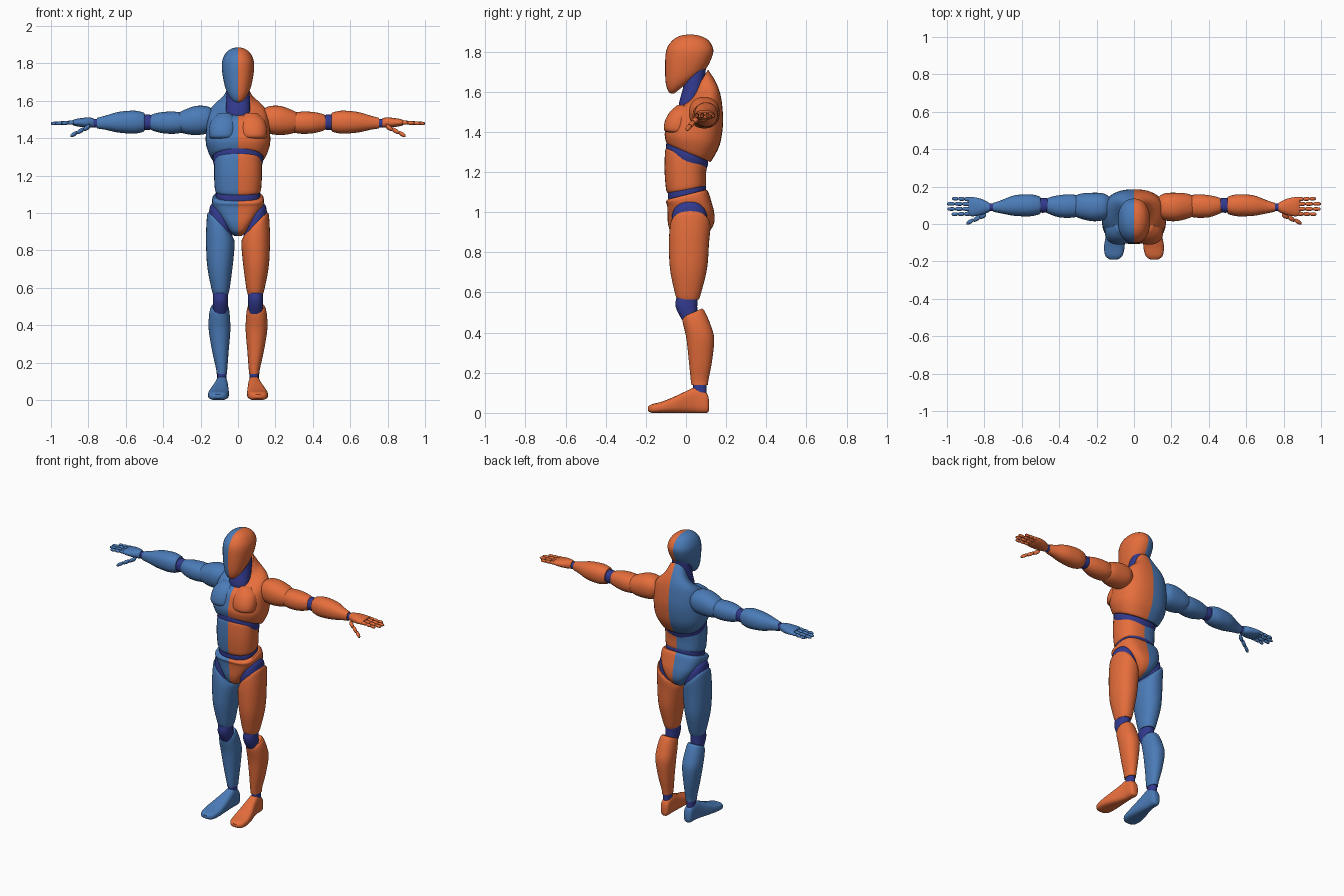
import bpy, bmesh, math


def material(name, rgb):
    m = bpy.data.materials.new(name)
    m.diffuse_color = (*rgb, 1)
    return m


ORANGE = material("orange", (0.79, 0.155, 0.045))
BLUE = material("blue", (0.07, 0.20, 0.48))
NAVY = material("navy joint", (0.032, 0.042, 0.27))


def smooth_rings(rings, steps):
    """Catmull-Rom interpolation of the ring values."""
    rings = [tuple(r) + (0,) * (7 - len(r)) for r in rings]
    out = []
    for i in range(len(rings) - 1):
        p0, p1 = rings[max(i - 1, 0)], rings[i]
        p2, p3 = rings[i + 1], rings[min(i + 2, len(rings) - 1)]
        for k in range(steps):
            u = k / steps
            out.append([0.5 * (2 * b + (c - a) * u + (2 * a - 5 * b + 4 * c - d) * u * u
                               + (3 * b - a - 3 * c + d) * u ** 3)
                        for a, b, c, d in zip(p0, p1, p2, p3)])
    return out + [rings[-1]]


def loft(bm, rings, axis="z", side=1, power=0.9, n=32, steps=5):
    """Ring = (t, a0, a1, b0, b1, tilt over b, tilt over a)."""
    loops = []
    for t, a0, a1, b0, b1, tb, ta in smooth_rings(rings, steps):
        pts = []
        for k in range(n):
            ang = 2 * math.pi * k / n
            c, s = round(math.cos(ang), 9), round(math.sin(ang), 9)
            c = math.copysign(abs(c) ** power, c)
            s = math.copysign(abs(s) ** power, s)
            a = (a0 + a1) / 2 + (a1 - a0) / 2 * c
            b = (b0 + b1) / 2 + (b1 - b0) / 2 * s
            h = t + tb * s + ta * c
            x, y, z = {"z": (a, b, h), "x": (h, a, b), "y": (a, h, b)}[axis]
            pts.append(bm.verts.new((x * side, y, z)))
        loops.append(pts)
    for p, q in zip(loops, loops[1:]):
        for k in range(n):
            j = (k + 1) % n
            bm.faces.new((p[k], p[j], q[j], q[k]))
    for end in (loops[0], loops[-1]):
        mid = bm.verts.new(sum((v.co for v in end), end[0].co * 0) / n)
        for k in range(n):
            bm.faces.new((end[k], end[(k + 1) % n], mid))


def finish(name, bm, joint=False):
    """Left half blue, right half orange, joints navy."""
    bmesh.ops.recalc_face_normals(bm, faces=bm.faces)
    if not joint:
        for f in bm.faces:
            f.material_index = int(f.calc_center_median().x < 0)
    me = bpy.data.meshes.new(name)
    bm.to_mesh(me)
    bm.free()
    for m in ([NAVY] if joint else [ORANGE, BLUE]):
        me.materials.append(m)
    ob = bpy.data.objects.new(name, me)
    bpy.context.collection.objects.link(ob)
    bpy.ops.object.select_all(action="DESELECT")
    ob.select_set(True)
    bpy.context.view_layer.objects.active = ob
    bpy.ops.object.shade_smooth_by_angle(angle=math.radians(40))


def central(name, rows, joint=False, power=0.9):
    """Row = (z, half width, front y, back y, tilt)."""
    bm = bmesh.new()
    loft(bm, [(z, -w, w, f, b, t) for z, w, f, b, t in rows], power=power)
    finish(name, bm, joint)


def paired(name, rings, axis="z", joint=False, power=0.9):
    for label, side in (("right", 1), ("left", -1)):
        bm = bmesh.new()
        loft(bm, rings, axis, side, power)
        finish(f"{label}_{name}", bm, joint)


# Head and neck
central("head", [(1.63, .025, -.06, .04, .04), (1.643, .05, -.085, .07, .045),
                 (1.68, .07, -.101, .1, .035), (1.75, .084, -.104, .125, .012),
                 (1.81, .085, -.097, .136, 0), (1.855, .065, -.068, .113, 0),
                 (1.878, .036, -.03, .07, 0), (1.885, .008, .01, .03, 0)])
central("neck", [(1.73, .058, 0, .1, 0), (1.62, .063, -.015, .09, 0),
                 (1.54, .066, -.035, .07, 0), (1.48, .066, -.03, .07, 0)], True)

# Torso
central("chest", [(1.66, .054, .05, .11, .05), (1.605, .082, .015, .145, .05),
                  (1.555, .145, -.03, .172, .03), (1.49, .165, -.075, .184, 0),
                  (1.42, .172, -.1, .183, 0), (1.36, .17, -.106, .168, -.025),
                  (1.31, .15, -.1, .135, -.042), (1.295, .138, -.094, .12, -.045)], power=0.82)
bm = bmesh.new()
for side in (1, -1):
    loft(bm, [(1.395, .03, .13, -.06, .0), (1.405, .01, .152, -.106, .02),
              (1.45, .004, .155, -.106, .03), (1.5, .01, .14, -.08, .04),
              (1.535, .04, .1, -.04, .03)], side=side)
finish("pectorals", bm)
central("rib_joint", [(1.33, .125, -.092, .1, -.045), (1.28, .134, -.1, .11, -.04),
                      (1.22, .115, -.09, .09, -.03)], True)
central("abdomen", [(1.282, .122, -.096, .1, -.036), (1.27, .127, -.104, .104, -.034),
                    (1.2, .128, -.107, .1, -.01), (1.13, .124, -.1, .1, .012),
                    (1.112, .118, -.092, .096, .016)], power=0.82)
central("waist_joint", [(1.14, .11, -.085, .09, .015), (1.1, .12, -.09, .1, .02),
                        (1.05, .11, -.08, .09, .02)], True, 0.82)
central("pelvis", [(1.088, .13, -.09, .1, .024), (1.075, .138, -.1, .112, .024),
                   (1.045, .136, -.094, .125, .012), (1.0, .118, -.092, .14, 0),
                   (.945, .08, -.09, .14, 0), (.9, .045, -.075, .11, 0),
                   (.878, .02, -.04, .06, 0)], power=0.65)

# Legs
paired("hip_joint", [(.9, .035, .158, -.07, .108, 0, .06), (.975, .03, .15, -.07, .105, 0, .06),
                     (1.02, .05, .125, -.05, .08, 0, .04)], joint=True)
paired("thigh", [(.945, .035, .158, -.072, .115, 0, .06), (.925, .027, .166, -.08, .122, 0, .055),
                 (.85, .018, .171, -.085, .115, 0, .015), (.72, .028, .165, -.08, .105),
                 (.6, .044, .143, -.056, .076), (.565, .052, .133, -.044, .064)])
paired("knee_joint", [(.6, .057, .13, -.04, .06), (.53, .053, .134, -.052, .056),
                      (.45, .06, .13, -.012, .06)], joint=True)
paired("shin", [(.5, .054, .14, -.012, .08, .02), (.485, .048, .149, -.018, .095, .018),
                (.44, .043, .156, -.014, .122), (.37, .041, .156, .002, .14),
                (.26, .05, .138, .014, .13), (.17, .057, .118, .023, .113),
                (.14, .059, .115, .027, .109)])
paired("ankle_joint", [(.16, .062, .111, .034, .102), (.1, .062, .111, .034, .102)], joint=True)
paired("foot", [(.115, .07, .1, .012, .06), (.102, .058, .113, 0, .1), (.05, .055, .118, 0, .127),
                (0, .052, .13, 0, .108), (-.06, .049, .149, 0, .08), (-.12, .05, .16, 0, .056),
                (-.17, .062, .153, 0, .043), (-.19, .088, .128, .01, .03)], "y", power=0.7)

# Arms
paired("shoulder", [(.13, .04, .145, 1.45, 1.55), (.165, .02, .164, 1.425, 1.57),
                    (.225, .015, .167, 1.417, 1.572), (.29, .03, .161, 1.425, 1.55),
                    (.335, .05, .14, 1.45, 1.525)], "x")
paired("upper_arm", [(.25, .05, .14, 1.44, 1.53), (.33, .034, .158, 1.424, 1.541),
                     (.4, .036, .154, 1.426, 1.54), (.45, .052, .143, 1.438, 1.53),
                     (.467, .06, .135, 1.446, 1.522)], "x")
paired("elbow_joint", [(.44, .064, .135, 1.448, 1.522), (.487, .06, .139, 1.444, 1.526),
                       (.53, .064, .135, 1.448, 1.522)], "x", True)
paired("forearm", [(.5, .056, .144, 1.438, 1.534), (.515, .049, .151, 1.431, 1.54),
                   (.56, .041, .159, 1.424, 1.547), (.64, .044, .153, 1.43, 1.54),
                   (.71, .057, .127, 1.445, 1.52), (.755, .066, .112, 1.452, 1.508)], "x")
paired("wrist_joint", [(.74, .07, .109, 1.458, 1.503), (.79, .07, .109, 1.458, 1.503)], "x", True)

# Hands: palm, four jointed fingers and a thumb
for label, side in (("right", 1), ("left", -1)):
    bm = bmesh.new()
    loft(bm, [(.772, .066, .112, 1.458, 1.508), (.81, .05, .132, 1.457, 1.51),
              (.86, .041, .144, 1.463, 1.504), (.885, .046, .143, 1.47, 1.497)], "x", side)

    digits = [((.875, y, 1.484), (tip, y + dy, 1.478), .0115) for y, tip, dy in
              ((.055, .975, -.003), (.081, .998, -.001), (.107, 1.0, .001), (.132, .972, .004))]
    digits.append(((.79, .052, 1.465), (.895, .004, 1.412), .0145))
    for p, q, r in digits:
        for i in range(3):
            rings = []
            for u, scale in ((0, .5), (.2, .95), (.75, .95), (1, .5)):
                f = (i + u) / 3
                x, y, z = (a + (b - a) * f for a, b in zip(p, q))
                w = r * scale * (1 - .2 * f)
                rings.append((x, y - w, y + w, z - w, z + w))
            loft(bm, rings, "x", side, 1, 12, 3)
    finish(f"{label}_hand", bm)
